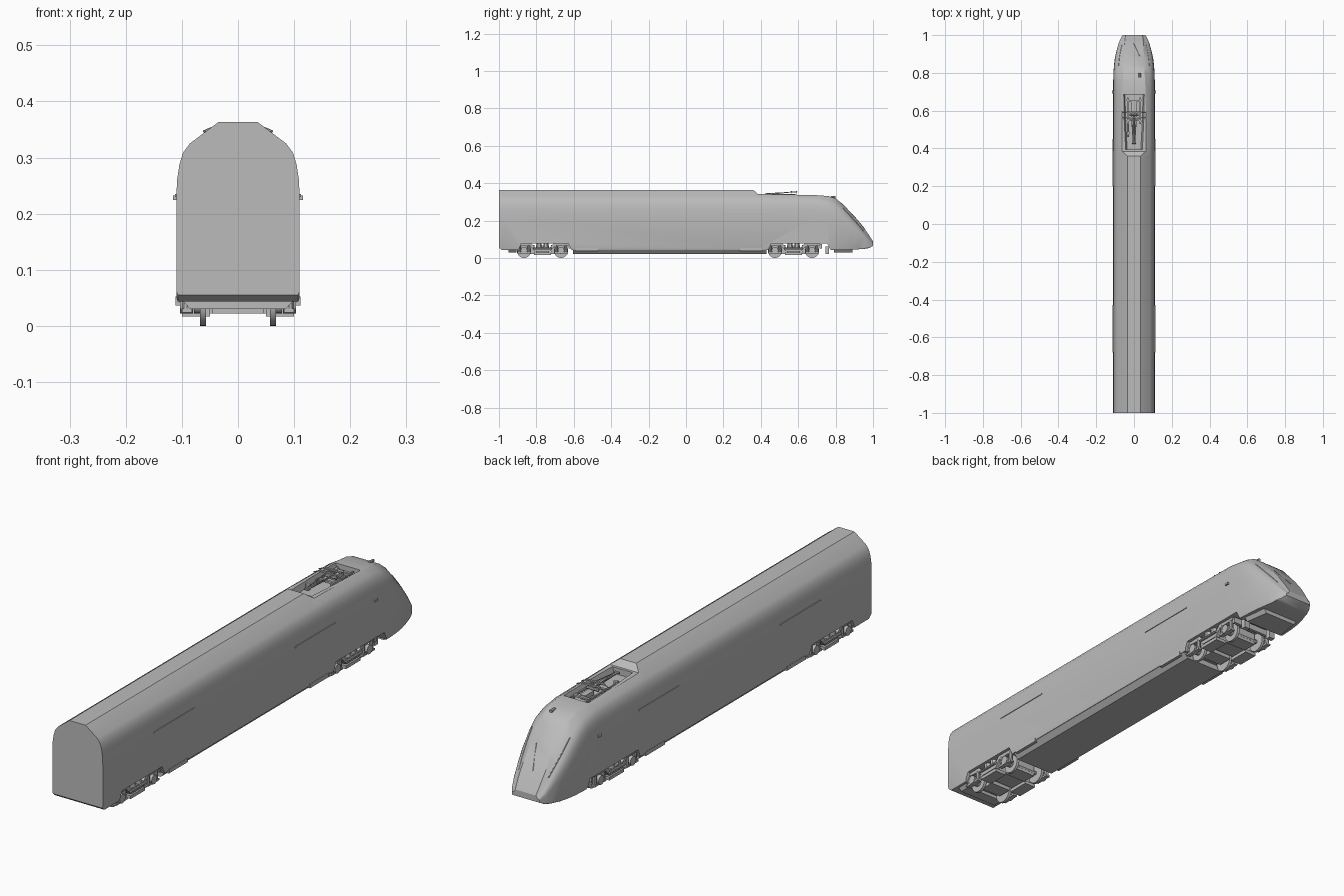
import bpy, bmesh, math
from mathutils import Vector, Matrix
from mathutils.bvhtree import BVHTree

cube = bpy.data.objects.get("Cube")
if cube:
    bpy.data.objects.remove(cube, do_unlink=True)

grey = bpy.data.materials.new("plain grey")
grey.use_nodes = True
GREY = (0.5, 0.5, 0.5, 1)
grey.diffuse_color = GREY
next(n for n in grey.node_tree.nodes if n.type == 'BSDF_PRINCIPLED').inputs["Base Color"].default_value = GREY


def finish(bm, name, smooth=False):
    bmesh.ops.recalc_face_normals(bm, faces=bm.faces)
    mesh = bpy.data.meshes.new(name)
    bm.to_mesh(mesh)
    bm.free()
    mesh.materials.append(grey)
    ob = bpy.data.objects.new(name, mesh)
    bpy.context.collection.objects.link(ob)
    if smooth:
        shade(ob)
    return ob


def shade(ob):
    bpy.ops.object.select_all(action='DESELECT')
    ob.select_set(True)
    bpy.context.view_layer.objects.active = ob
    bpy.ops.object.shade_smooth_by_angle(angle=math.radians(30))


def loft(name, rings, smooth=False):
    bm = bmesh.new()
    loops = [[bm.verts.new(p) for p in ring] for ring in rings]
    n = len(loops[0])
    for a, b in zip(loops, loops[1:]):
        for i in range(n):
            j = (i + 1) % n
            bm.faces.new((a[i], a[j], b[j], b[i]))
    bm.faces.new(loops[0][::-1])
    bm.faces.new(loops[-1])
    return finish(bm, name, smooth)


def box(name, x, y, z):
    return loft(name, [[(x[0], v, z[0]), (x[1], v, z[0]), (x[1], v, z[1]), (x[0], v, z[1])] for v in y])


def side_prism(name, yz, x0, x1):
    return loft(name, [[(x, y, z) for y, z in yz] for x in (x0, x1)])


def rod(name, a, b, r, sides=8):
    a, b = Vector(a), Vector(b)
    bm = bmesh.new()
    turn = (b - a).to_track_quat('Z', 'Y').to_matrix().to_4x4()
    bmesh.ops.create_cone(bm, cap_ends=True, segments=sides, radius1=r, radius2=r, depth=(b - a).length,
                          matrix=Matrix.Translation((a + b) / 2) @ turn)
    return finish(bm, name, True)


def cut(ob, cutter):
    cutter.hide_render = True
    mod = ob.modifiers.new("cut", 'BOOLEAN')
    mod.operation = 'DIFFERENCE'
    mod.solver = 'EXACT'
    mod.object = cutter
    bpy.context.view_layer.objects.active = ob
    bpy.ops.object.modifier_apply(modifier=mod.name)
    bpy.data.objects.remove(cutter, do_unlink=True)


# Body: stations of y, half width, shoulder height, roof height, roof half width, bottom
STATIONS = [
    (-1, .11, .325, .363, .035, .055),
    (-.985, .11, .325, .363, .035, .043),
    (.36, .11, .325, .363, .035, .043),
    (.385, .11, .325, .342, .063, .043),
    (.69, .11, .322, .336, .062, .043),
    (.76, .11, .312, .331, .058, .043),
    (.80, .109, .296, .318, .056, .043),
    (.84, .106, .265, .287, .055, .043),
    (.88, .101, .222, .244, .053, .044),
    (.92, .092, .178, .200, .051, .046),
    (.955, .082, .136, .156, .05, .049),
    (.98, .072, .104, .120, .048, .053),
    (1, .06, .078, .088, .045, .064),
]


def section(y, w, s, t, tw, b):
    h = s - b
    half = [(w * .975, b), (w, b + .03 * h), (w, b + .64 * h), (w * .987, b + .76 * h),
            (w * .95, b + .86 * h), (w * .89, b + .94 * h), (w * .80, s), (tw, t)]
    half[6] = (max(w * .78, tw + .006), s)
    return [(x, y, z) for x, z in half] + [(-x, y, z) for x, z in reversed(half)]


body = loft("body_shell", [section(*s) for s in STATIONS])
skin = bmesh.new()
skin.from_mesh(body.data)
tree = BVHTree.FromBMesh(skin)


def on_skin(x, y):
    return tree.ray_cast(Vector((x, y, 1)), Vector((0, 0, -1)))[0]


# Recesses for the bogies and for the current collector
for name, y0, y1 in (("rear", -.905, -.60), ("front", .43, .785)):
    cut(body, side_prism(name + "_cutter", [(y0, .02), (y0 + .025, .078), (y1 - .03, .078), (y1, .02)], -.2, .2))
cut(body, loft("roof_cutter", [[(-f, y, .317), (f, y, .317), (f + .018, y, .37), (-f - .018, y, .37)]
                              for y, f in ((.395, .036), (.54, .044), (.685, .048))]))
shade(body)

# Underfloor skirt, end plates
loft("underfloor_skirt", [[(-.108, y, .046), (-.086, y, .022), (.086, y, .022), (.108, y, .046)]
                          for y in (-.605, .43)])
loft("rear_underplate", [[(-.1, y, .046), (-.085, y, .03), (.085, y, .03), (.1, y, .046)] for y in (-.95, -.905)])
loft("front_underplate", [[(-w, y, .048), (-w + .015, y, .028), (w - .015, y, .028), (w, y, .048)]
                          for y, w in ((.79, .1), (.89, .085))])

# Side details, both sides
for side, s in (("left", 1), ("right", -1)):
    for i, (y0, y1) in enumerate(((-.68, -.43), (.2, .45))):
        box(f"{side}_handrail_{i}", (s * .108, s * .1125), (y0, y1), (.230, .235))
        box(f"{side}_skirt_cover_{i}", (s * .095, s * .111), (y0 + .09, y1 - .04), (.036, .052))
    box(side + "_side_lamp", (s * .105, s * .116), (.692, .708), (.224, .232))
    # Lamp strips and wipers laid on the nose
    pts = [on_skin(s * x, y) for x, y in ((.082, .84), (.078, .88), (.071, .92), (.064, .95))]
    for i, (a, b) in enumerate(zip(pts, pts[1:])):
        rod(f"{side}_lamp_strip_{i}", a, b, .0018, 6)
rod("wiper", on_skin(0, .955), on_skin(.03, .89), .002, 6)
rod("roof_horn", on_skin(.03, .775), on_skin(.03, .80) + Vector((0, 0, .006)), .006)


# Bogies
def bogie(tag, yc):
    for k, dy in enumerate((-.099, .099)):
        y = yc + dy
        rod(f"{tag}_axle_{k}", (-.1, y, .04), (.1, y, .04), .008)
        box(f"{tag}_motor_{k}", (-.045, .045), (y - dy * .25 - .03, y - dy * .25 + .03), (.022, .07))
        for s in (1, -1):
            rod(f"{tag}_wheel_{k}_{s}", (s * .057, y, .038), (s * .068, y, .038), .038, 28)
            rod(f"{tag}_wheel_hub_{k}_{s}", (s * .066, y, .038), (s * .078, y, .038), .016, 16)
            rod(f"{tag}_axle_box_{k}_{s}", (s * .08, y, .04), (s * .103, y, .04), .018, 12)
            for d in (-.026, .026):
                rod(f"{tag}_spring_{k}_{s}_{d}", (s * .091, y + d, .03), (s * .091, y + d, .068), .009, 10)
            box(f"{tag}_spring_seat_{k}_{s}", (s * .082, s * .1), (y - .036, y + .036), (.024, .031))
    for s in (1, -1):
        side_prism(f"{tag}_side_frame_{s}",
                   [(yc - .14, .066), (yc - .065, .062), (yc - .04, .034), (yc + .04, .034), (yc + .065, .062),
                    (yc + .14, .066), (yc + .14, .076), (yc + .06, .078), (yc + .04, .056), (yc - .04, .056),
                    (yc - .06, .078), (yc - .14, .076)], s * .08, s * .098)
        for d in (-.018, .018):
            rod(f"{tag}_bolster_spring_{s}_{d}", (s * .088, yc + d, .05), (s * .088, yc + d, .084), .013, 12)
        rod(f"{tag}_damper_{s}", (s * .104, yc - .05, .05), (s * .104, yc + .05, .05), .005)
        box(f"{tag}_track_brake_{s}", (s * .05, s * .1), (yc - .045, yc + .045), (.017, .03))
    box(tag + "_bolster", (-.08, .08), (yc - .035, yc + .035), (.03, .066))
    for d in (-.145, .145):
        box(f"{tag}_end_beam_{d}", (-.095, .095), (yc + d - .006, yc + d + .006), (.05, .074))


bogie("rear_bogie", -.767)
bogie("front_bogie", .575)
# Guard below the leading end of the front bogie
for s in (1, -1):
    box(f"rail_guard_{s}", (s * .05, s * .075), (.745, .765), (.02, .06))

# Current collector
for s in (1, -1):
    box(f"collector_rail_{s}", (s * .03, s * .036), (.53, .67), (.326, .332))
    for y in (.545, .655):
        rod(f"insulator_{s}_{y}", (s * .033, y, .316), (s * .033, y, .328), .007, 10)
    rod(f"upper_arm_{s}", (s * .005, .43, .344), (s * .014, .575, .352), .002, 6)
for y in (.55, .65):
    box(f"collector_crossbar_{y}", (-.036, .036), (y - .005, y + .005), (.327, .334))
rod("collector_shaft", (-.025, .58, .337), (.025, .58, .337), .006)
rod("lower_arm", (0, .58, .337), (0, .425, .343), .004)
rod("knee_joint", (-.01, .428, .344), (.01, .428, .344), .004)
box("drive_box", (-.012, .012), (.59, .645), (.32, .337))
for y in (.562, .592):
    box(f"contact_strip_{y}", (-.04, .04), (y - .004, y + .004), (.354, .359))
    for s in (1, -1):
        rod(f"contact_horn_{y}_{s}", (s * .039, y, .356), (s * .062, y, .346), .002, 6)
for s in (1, -1):
    box(f"head_link_{s}", (s * .012, s * .016), (.56, .594), (.349, .355))
rod("roof_cable", (-.03, .46, .325), (-.03, .53, .325), .004)
rod("circuit_breaker", (-.03, .48, .316), (-.03, .48, .338), .009, 12)
